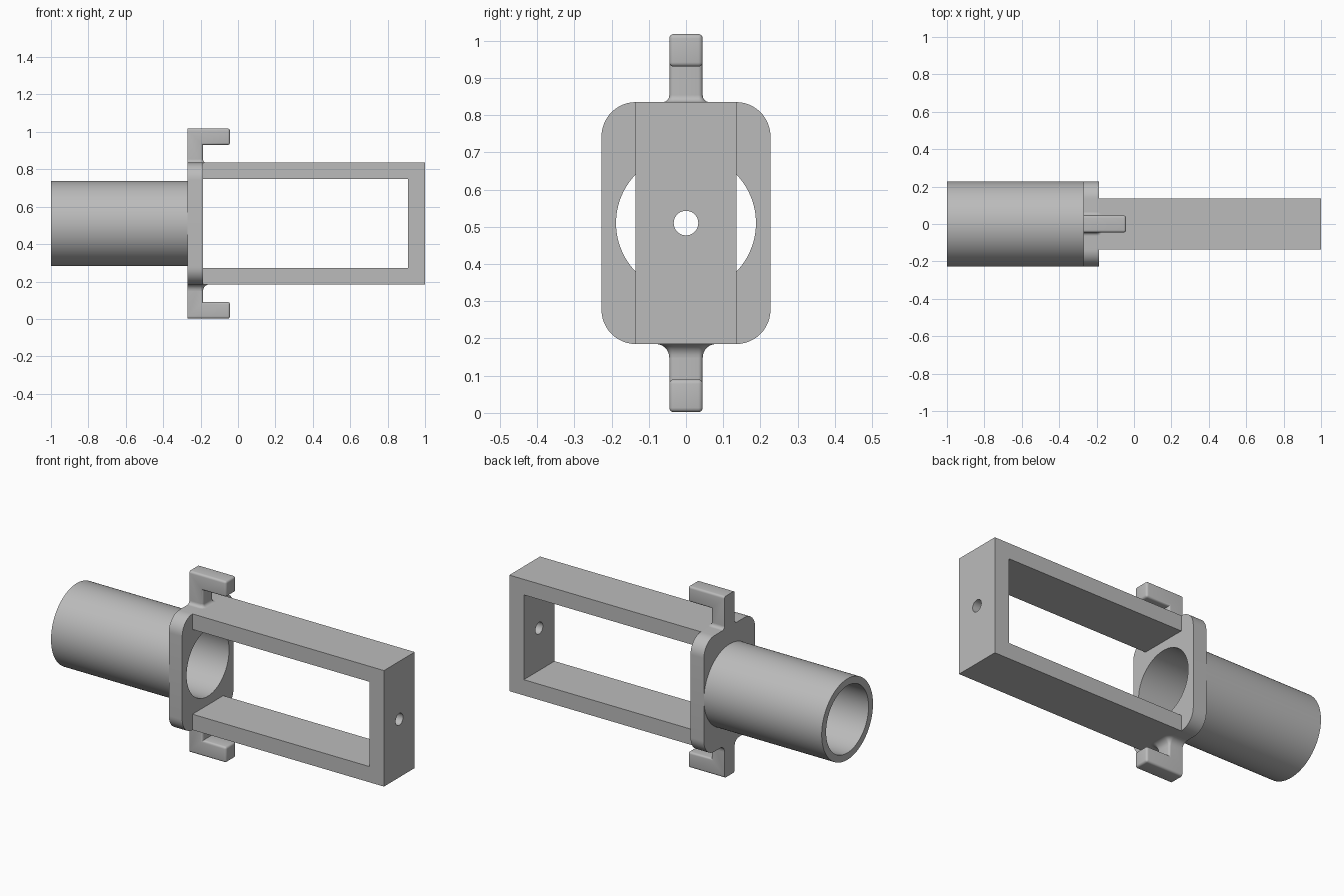
import bpy, bmesh, math
from mathutils import Vector

if "Cube" in bpy.data.objects:
    bpy.data.objects.remove(bpy.data.objects["Cube"], do_unlink=True)

MID = 0.51                        # height of the main axis
BACK, FACE, END = -0.27, -0.187, 1.0   # plate back, plate front, frame end
LOW, HIGH = 0.185, 0.835          # plate and frame height

grey = bpy.data.materials.new("plain grey")
grey.use_nodes = True
grey.diffuse_color = (0.5, 0.5, 0.5, 1)
grey.node_tree.nodes["Principled BSDF"].inputs["Base Color"].default_value = (0.5, 0.5, 0.5, 1)


def finish(name, bm):
    bmesh.ops.recalc_face_normals(bm, faces=bm.faces)
    mesh = bpy.data.meshes.new(name)
    bm.to_mesh(mesh)
    bm.free()
    mesh.materials.append(grey)
    obj = bpy.data.objects.new(name, mesh)
    bpy.context.collection.objects.link(obj)
    return obj


def prism(points, shift):
    """Closed outline pushed along a vector."""
    bm = bmesh.new()
    face = bm.faces.new([bm.verts.new(p) for p in points])
    side = bmesh.ops.extrude_face_region(bm, geom=[face])["geom"]
    bmesh.ops.translate(bm, vec=shift, verts=[g for g in side if isinstance(g, bmesh.types.BMVert)])
    return bm


def circle(x, r, n):
    return [(x, r * math.cos(math.tau * i / n), MID + r * math.sin(math.tau * i / n)) for i in range(n)]


def smooth(obj):
    bpy.ops.object.select_all(action="DESELECT")
    obj.select_set(True)
    bpy.context.view_layer.objects.active = obj
    bpy.ops.object.shade_smooth_by_angle(angle=math.radians(32))


def cut(obj, x, length, r, n):
    """Drill a round hole along x."""
    cutter = finish("drill", prism(circle(x, r, n), Vector((length, 0, 0))))
    cutter.hide_render = True
    mod = obj.modifiers.new("hole", "BOOLEAN")
    mod.operation, mod.solver, mod.object = "DIFFERENCE", "EXACT", cutter
    bpy.context.view_layer.objects.active = obj
    bpy.ops.object.modifier_apply(modifier=mod.name)
    bpy.data.objects.remove(cutter, do_unlink=True)


# Hollow tube
tube = finish("tube", prism(circle(-1, 0.227, 96), Vector((1 + BACK, 0, 0))))
cut(tube, -1.2, 1.2, 0.188, 96)
smooth(tube)

# Rounded mounting plate with the bore running through
R, W = 0.092, 0.227
outline = []
for k, (sy, sz) in enumerate([(1, 1), (-1, 1), (-1, -1), (1, -1)]):
    cy = sy * (W - R)
    cz = HIGH - R if sz > 0 else LOW + R
    for i in range(13):
        a = math.pi / 2 * (k + i / 12)
        outline.append((BACK, cy + R * math.cos(a), cz + R * math.sin(a)))
plate = finish("mounting_plate", prism(outline, Vector((FACE - BACK, 0, 0))))
cut(plate, -0.5, 0.5, 0.188, 96)
smooth(plate)

# Long U-shaped frame with a small hole in its end
D = 0.136
u_shape = [(FACE, LOW), (END, LOW), (END, HIGH), (FACE, HIGH),
           (FACE, 0.748), (0.91, 0.748), (0.91, 0.273), (FACE, 0.273)]
frame = finish("frame", prism([(x, -D, z) for x, z in u_shape], Vector((0, 2 * D, 0))))
cut(frame, 0.8, 0.4, 0.033, 40)
smooth(frame)


# Hooks above and below, each with a filleted root
H = 0.045


def hook(name, sign, fillet):
    def height(h):
        return MID + sign * h
    half = HIGH - MID
    profile = [(BACK, half - 0.02), (FACE, half - 0.02), (FACE, 0.42),
               (-0.043, 0.42), (-0.043, 0.508), (BACK, 0.508)]
    bm = prism([(x, -H, height(h)) for x, h in profile], Vector((0, 2 * H, 0)))
    bmesh.ops.recalc_face_normals(bm, faces=bm.faces)
    edges = []
    for e in bm.edges:
        xs = [v.co.x for v in e.verts]
        hs = [abs(v.co.z - MID) for v in e.verts]
        inner = all(abs(x - FACE) < 1e-4 for x in xs) and min(hs) > 0.4
        if max(xs) > BACK + 0.01 and max(hs) > half and not inner:
            edges.append(e)
    bmesh.ops.bevel(bm, geom=edges, offset=0.012, segments=4, profile=0.5, affect="EDGES")
    smooth(finish(name, bm))

    # Flared root: stacked sections that shrink along a quarter arc
    bm = bmesh.new()
    rings, c = [], 0.012
    for j in range(9):
        a = math.pi / 2 * j / 8
        r = c + fillet * (1 - math.sin(a))
        z = height(half + fillet * (1 - math.cos(a)))
        corner = [(FACE - c + r * math.sin(b), H - c + r * math.cos(b))
                  for b in [math.pi / 2 * i / 6 for i in range(7)]]
        section = [(BACK, H - c + r)] + corner
        section += [(x, -y) for x, y in reversed(section)]
        rings.append([bm.verts.new((x, y, z)) for x, y in section])
    for lower, upper in zip(rings, rings[1:]):
        for i in range(len(lower)):
            k = (i + 1) % len(lower)
            bm.faces.new((lower[i], lower[k], upper[k], upper[i]))
    bm.faces.new(rings[0])
    bm.faces.new(rings[-1])
    smooth(finish(name + "_root", bm))


hook("upper_hook", 1, 0.018)
hook("lower_hook", -1, 0.036)
